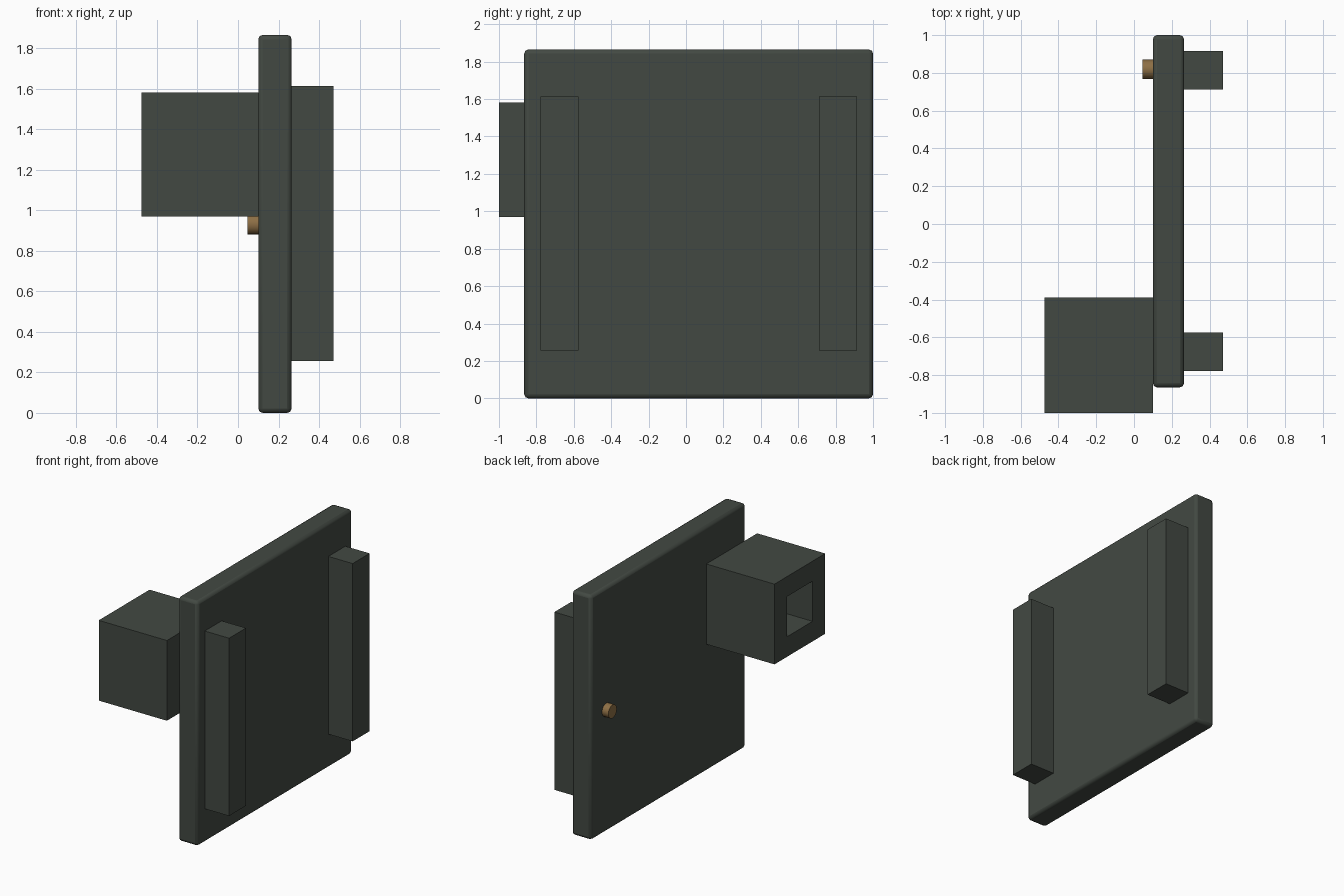
import bpy
import bmesh
import math

if "Cube" in bpy.data.objects:
    bpy.data.objects.remove(bpy.data.objects["Cube"])


def material(name, rgb):
    m = bpy.data.materials.new(name)
    m.diffuse_color = (*rgb, 1)
    m.use_nodes = True
    m.node_tree.nodes["Principled BSDF"].inputs["Base Color"].default_value = m.diffuse_color
    return m


DARK = material("dark_casing", (0.055, 0.066, 0.055))
BRASS = material("brass", (0.27, 0.16, 0.06))


def box(name, lo, hi, mat=DARK):
    bm = bmesh.new()
    bmesh.ops.create_cube(bm, size=1)
    for v in bm.verts:
        v.co = [lo[i] + (v.co[i] + 0.5) * (hi[i] - lo[i]) for i in range(3)]
    me = bpy.data.meshes.new(name)
    bm.to_mesh(me)
    bm.free()
    me.materials.append(mat)
    ob = bpy.data.objects.new(name, me)
    bpy.context.collection.objects.link(ob)
    return ob


# Square panel with softened edges
panel = box("panel", (0.10, -0.865, 0), (0.265, 1.0, 1.865))
bevel = panel.modifiers.new("edges", 'BEVEL')
bevel.width = 0.022
bevel.segments = 2
bpy.context.view_layer.objects.active = panel
panel.select_set(True)
bpy.ops.object.shade_smooth_by_angle(angle=math.radians(40))

# Two upright rails on the outer side
for name, y in (("front_rail", -0.677), ("back_rail", 0.813)):
    box(name, (0.26, y - 0.102, 0.257), (0.47, y + 0.102, 1.613))

# Square-holed block on the inner side: a hollow tube along x
X0, X1, CY, CZ = -0.475, 0.10, -0.694, 1.275
bm = bmesh.new()


def ring(x, half):
    return [bm.verts.new((x, CY + a * half, CZ + b * half))
            for a, b in ((-1, -1), (1, -1), (1, 1), (-1, 1))]


loops = [ring(X0, 0.306), ring(X1, 0.306), ring(X1, 0.153), ring(X0, 0.153)]
for i in range(4):
    a, b = loops[i], loops[(i + 1) % 4]
    for j in range(4):
        k = (j + 1) % 4
        bm.faces.new((a[j], a[k], b[k], b[j]))
bmesh.ops.recalc_face_normals(bm, faces=bm.faces)
me = bpy.data.meshes.new("socket_block")
bm.to_mesh(me)
bm.free()
me.materials.append(DARK)
bpy.context.collection.objects.link(bpy.data.objects.new("socket_block", me))

# Small round peg
bpy.ops.mesh.primitive_cylinder_add(vertices=16, radius=0.051, depth=0.07,
                                    location=(0.081, 0.819, 0.931),
                                    rotation=(0, math.pi / 2, 0))
peg = bpy.context.object
peg.name = "peg"
peg.data.materials.append(BRASS)
bpy.ops.object.shade_smooth_by_angle(angle=math.radians(40))
